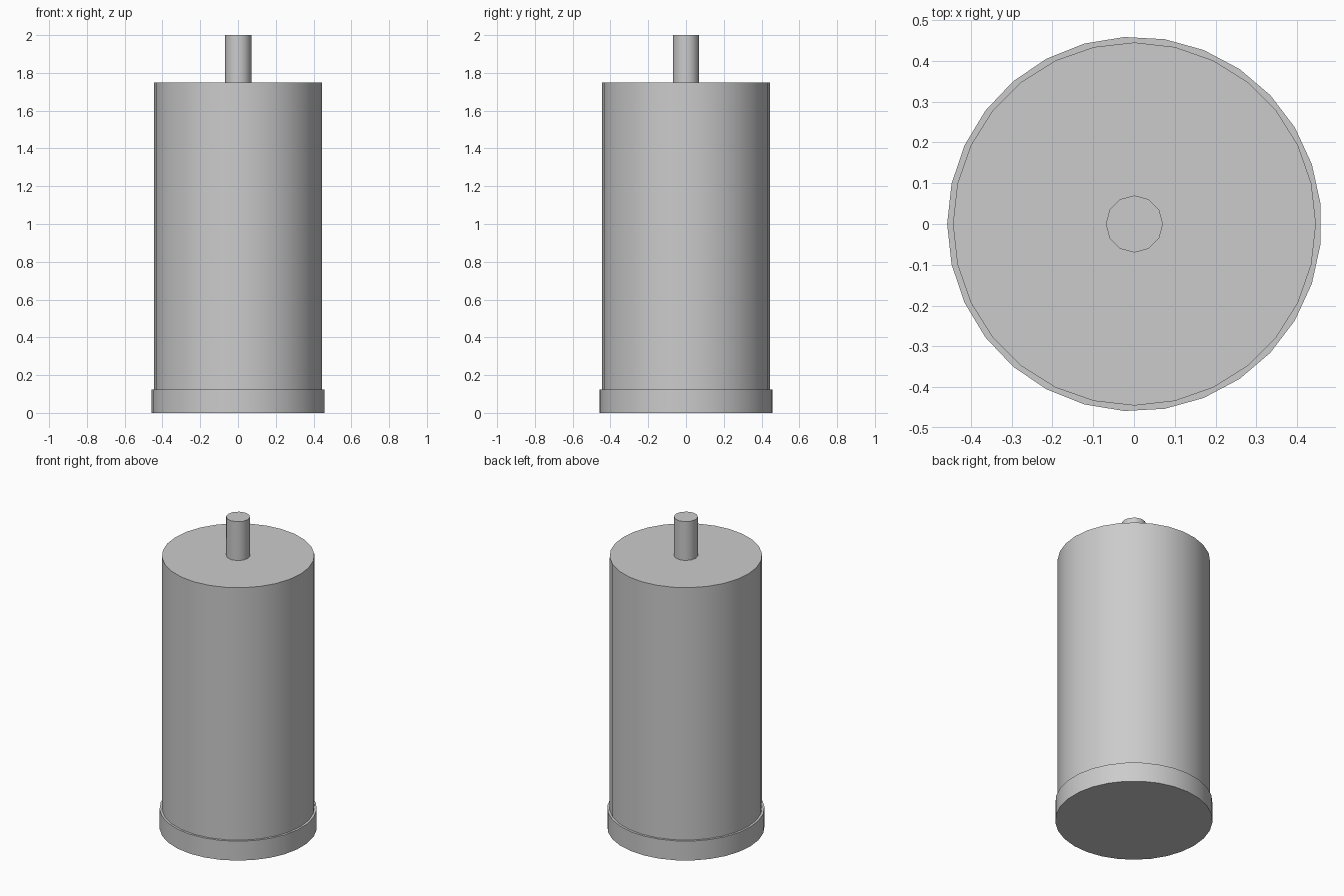
import bpy
import math

cube = bpy.data.objects.get("Cube")
if cube:
    bpy.data.objects.remove(cube, do_unlink=True)

# One flat metal grey for every part
grey = bpy.data.materials.new("metal_grey")
grey.use_nodes = True
colour = (0.6, 0.6, 0.6, 1)
grey.diffuse_color = colour
grey.node_tree.nodes["Principled BSDF"].inputs["Base Color"].default_value = colour

CENTRE_X = 0.001


def cylinder(name, radius, bottom, top, sides, first_angle):
    """Upright smooth cylinder with one corner at first_angle (degrees)."""
    bpy.ops.mesh.primitive_cylinder_add(
        vertices=sides, radius=radius, depth=top - bottom,
        location=(CENTRE_X, 0, (bottom + top) / 2),
        rotation=(0, 0, math.radians(first_angle - 90)))
    obj = bpy.context.object
    obj.name = name
    obj.data.materials.append(grey)
    bpy.ops.object.transform_apply(location=False, rotation=True, scale=True)
    bpy.ops.object.shade_smooth_by_angle(angle=math.radians(35))
    return obj


# Base collar, main housing and output shaft
cylinder("base_collar", 0.459, 0, 0.125, 29, 180)
cylinder("housing", 0.445, 0.125, 1.75, 28, 0)
cylinder("shaft", 0.07, 1.75, 2, 12, 0)
